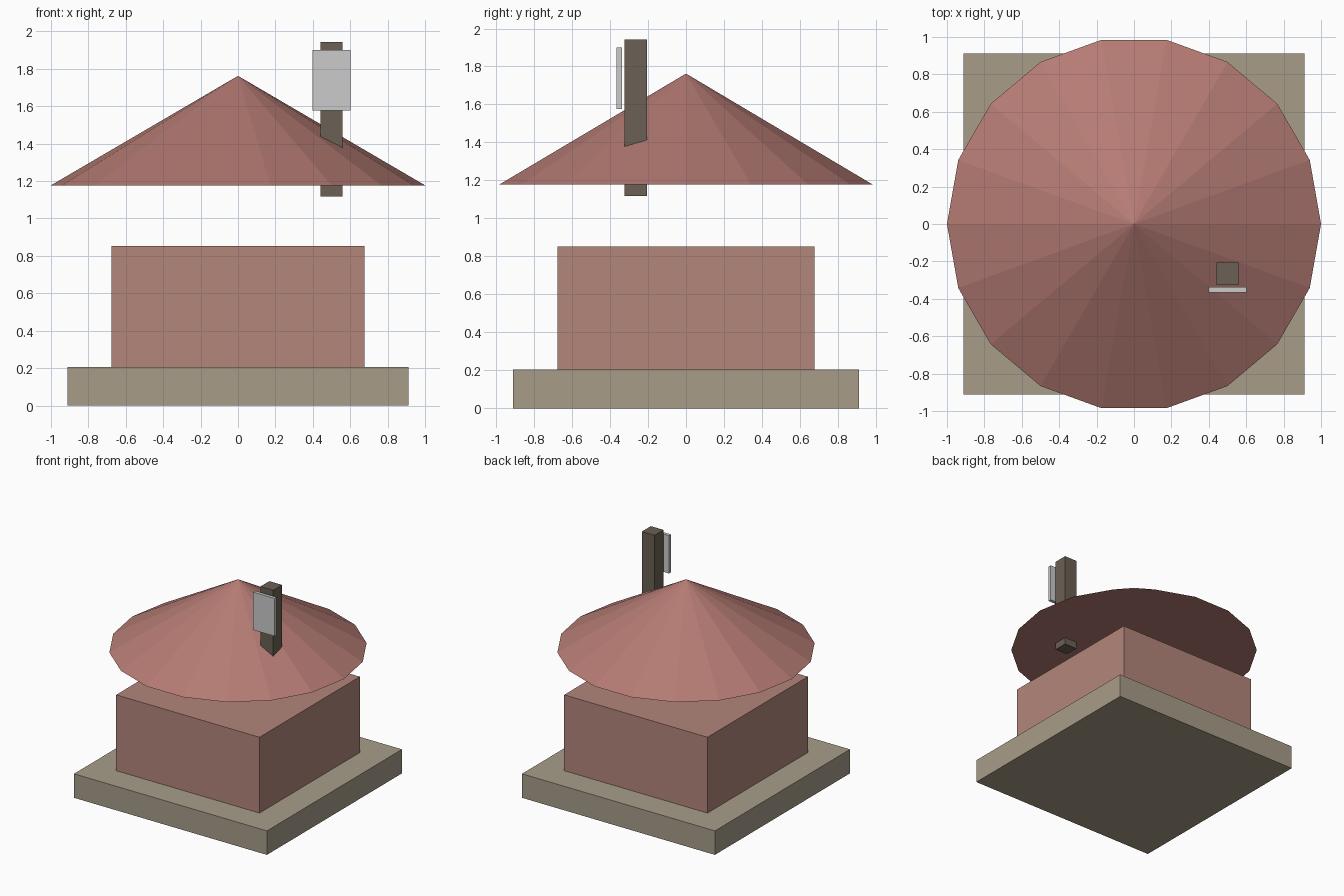
import bpy
from math import pi

if "Cube" in bpy.data.objects:
    bpy.data.objects.remove(bpy.data.objects["Cube"])


def paint(obj, name, rgb):
    mat = bpy.data.materials.new(name)
    mat.diffuse_color = (*rgb, 1)
    mat.use_nodes = True
    mat.node_tree.nodes["Principled BSDF"].inputs["Base Color"].default_value = mat.diffuse_color
    obj.data.materials.append(mat)


def box(name, centre_xy, size_xy, z0, z1):
    x, y = centre_xy
    bpy.ops.mesh.primitive_cube_add(size=1, location=(x, y, (z0 + z1) / 2))
    obj = bpy.context.object
    obj.name = name
    obj.scale = (*size_xy, z1 - z0)
    bpy.ops.object.transform_apply(location=False, rotation=False, scale=True)
    return obj


# Square plinth and walls
plinth = box("plinth", (0, 0), (1.824, 1.824), 0, 0.205)
paint(plinth, "stone", (0.39, 0.335, 0.25))
walls = box("walls", (0, 0), (1.355, 1.355), 0.205, 0.853)
paint(walls, "brick", (0.45, 0.24, 0.197))

# Floating 18-sided conical roof, one corner pointing along +x
bpy.ops.mesh.primitive_cone_add(vertices=18, radius1=1, radius2=0, depth=0.585,
                                location=(0, 0, 1.1775 + 0.2925),
                                rotation=(0, 0, pi / 2))
roof = bpy.context.object
roof.name = "roof"
paint(roof, "roof_tile", (0.46, 0.197, 0.173))

# Chimney piercing the roof
chimney = box("chimney", (0.5, -0.265), (0.12, 0.12), 1.118, 1.943)
paint(chimney, "dark_stone", (0.145, 0.118, 0.09))

# Plain grey panel in front of the chimney
panel = box("chimney_panel", (0.5, -0.352), (0.204, 0.028), 1.577, 1.90)
paint(panel, "light_grey", (0.56, 0.55, 0.54))
